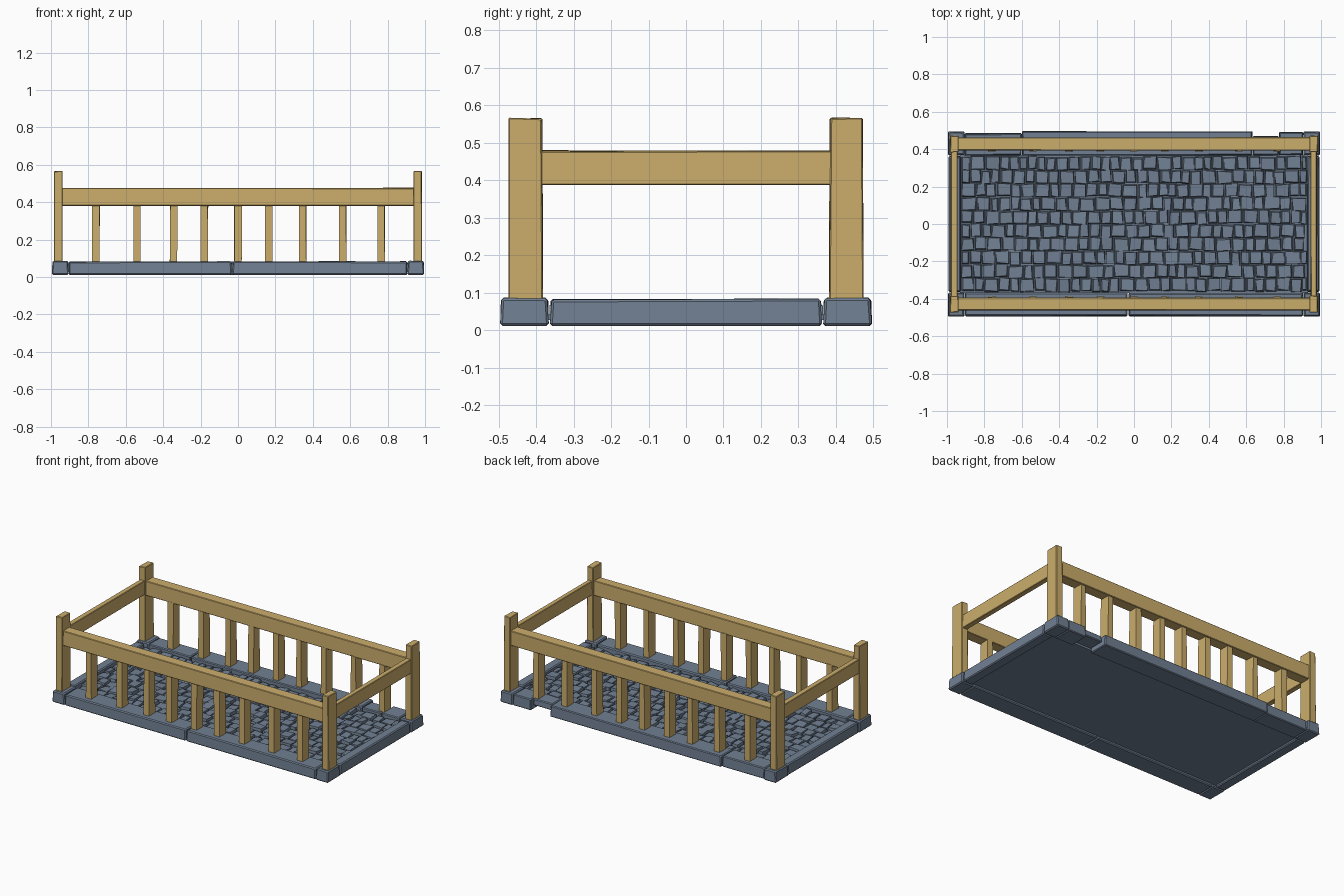
import bpy, bmesh, random
from mathutils import Vector

if "Cube" in bpy.data.objects:
    bpy.data.objects.remove(bpy.data.objects["Cube"])

random.seed(4)


def material(name, rgb):
    m = bpy.data.materials.new(name)
    m.diffuse_color = (*rgb, 1)
    m.use_nodes = True
    m.node_tree.nodes["Principled BSDF"].inputs["Base Color"].default_value = m.diffuse_color
    return m


WOOD = material("golden wood", (0.60, 0.42, 0.15))
STONE = material("blue grey stone", (0.165, 0.216, 0.29))


def add_block(bm, x, y, z, taper=0.0, jitter=0.0):
    """Add a box from (min, max) ranges, with its top drawn in and its corners roughened."""
    c = Vector(((x[0] + x[1]) / 2, (y[0] + y[1]) / 2, 0))
    v = []
    for k in (0, 1):
        for i, j in ((0, 0), (1, 0), (1, 1), (0, 1)):
            p = Vector((x[i], y[j], z[k]))
            if k:
                p.x += taper if i == 0 else -taper
                p.y += taper if j == 0 else -taper
                p += Vector([random.uniform(-jitter, jitter) for _ in range(3)])
            v.append(bm.verts.new(p))
    for f in ((3, 2, 1, 0), (4, 5, 6, 7), (0, 1, 5, 4), (1, 2, 6, 5), (2, 3, 7, 6), (3, 0, 4, 7)):
        bm.faces.new([v[i] for i in f])


def finish(bm, name, mat):
    me = bpy.data.meshes.new(name)
    bm.to_mesh(me)
    bm.free()
    ob = bpy.data.objects.new(name, me)
    me.materials.append(mat)
    bpy.context.collection.objects.link(ob)
    return ob


def block(name, mat, x, y, z, taper=0.0, jitter=0.0, bevel=0.0):
    bm = bmesh.new()
    add_block(bm, x, y, z, taper, jitter)
    ob = finish(bm, name, mat)
    if bevel:
        b = ob.modifiers.new("worn edges", 'BEVEL')
        b.width = bevel
        b.segments = 1
    return ob


def span(s, a, b):
    """Range a..b, mirrored to the other side when s is -1."""
    return (a, b) if s > 0 else (-b, -a)


BOT, TOP = 0.012, 0.083

# Stone kerb: corner blocks and end stones
for sx in (-1, 1):
    for sy in (-1, 1):
        block("corner_stone", STONE, span(sx, 0.905, 0.995), span(sy, 0.366, 0.496),
              (BOT, TOP + 0.003), 0.004, 0.002, 0.006)
    block("end_kerb", STONE, span(sx, 0.925, 0.992), (-0.363, 0.363), (BOT, TOP), 0.003, 0.002, 0.006)

# Front kerb in two stones, back kerb with one short broken stone
for a, b in ((-0.905, -0.034), (-0.030, 0.905)):
    block("front_kerb", STONE, (a, b), (-0.494, -0.366), (BOT, TOP), 0.003, 0.002, 0.006)
for a, b, outer, low in ((-0.905, -0.60, 0.486, BOT), (-0.60, 0.635, 0.496, BOT),
                         (0.635, 0.775, 0.470, 0.04), (0.775, 0.905, 0.492, BOT)):
    block("back_kerb", STONE, (a, b), (0.366, outer), (low, TOP), 0.003, 0.002, 0.005)

# Floor bed under the paving
block("floor_bed", STONE, (-0.93, 0.93), (-0.37, 0.37), (0.028, 0.042))

# Uneven paving stones in rows
bm = bmesh.new()
rows = 10
pitch = 0.722 / rows
for r in range(rows):
    y0 = -0.361 + r * pitch
    x = -0.925
    while x < 0.90:
        w = min(random.uniform(0.045, 0.085), 0.925 - x)
        dy = random.uniform(-0.005, 0.005)
        h = random.uniform(0.060, 0.074)
        add_block(bm, (x + 0.001, x + w - 0.001), (y0 + dy, y0 + pitch + dy),
                  (0.036, h), 0.005, 0.005)
        x += w
finish(bm, "paving_stones", STONE)

# Corner posts
for sx in (-1, 1):
    for sy in (-1, 1):
        block("corner_post", WOOD, span(sx, 0.937, 0.985), span(sy, 0.382, 0.474),
              (0.08, 0.566), 0.002, 0.002, 0.003)

# Long rails and balusters
baluster_x = (-0.76, -0.54, -0.345, -0.18, 0.0, 0.165, 0.345, 0.56, 0.765)
for sy, side in ((-1, "front"), (1, "back")):
    block(side + "_rail", WOOD, (-0.945, 0.945), span(sy, 0.392, 0.463),
          (0.381, 0.476), 0.001, 0.002, 0.003)
    for x in baluster_x:
        block(side + "_baluster", WOOD, (x - 0.02, x + 0.02), span(sy, 0.388, 0.455),
              (0.075, 0.386), 0.001, 0.003)

# End rails
for sx, side in ((-1, "left"), (1, "right")):
    block(side + "_rail", WOOD, span(sx, 0.943, 0.978), (-0.39, 0.39),
          (0.387, 0.479), 0.001, 0.002, 0.003)
